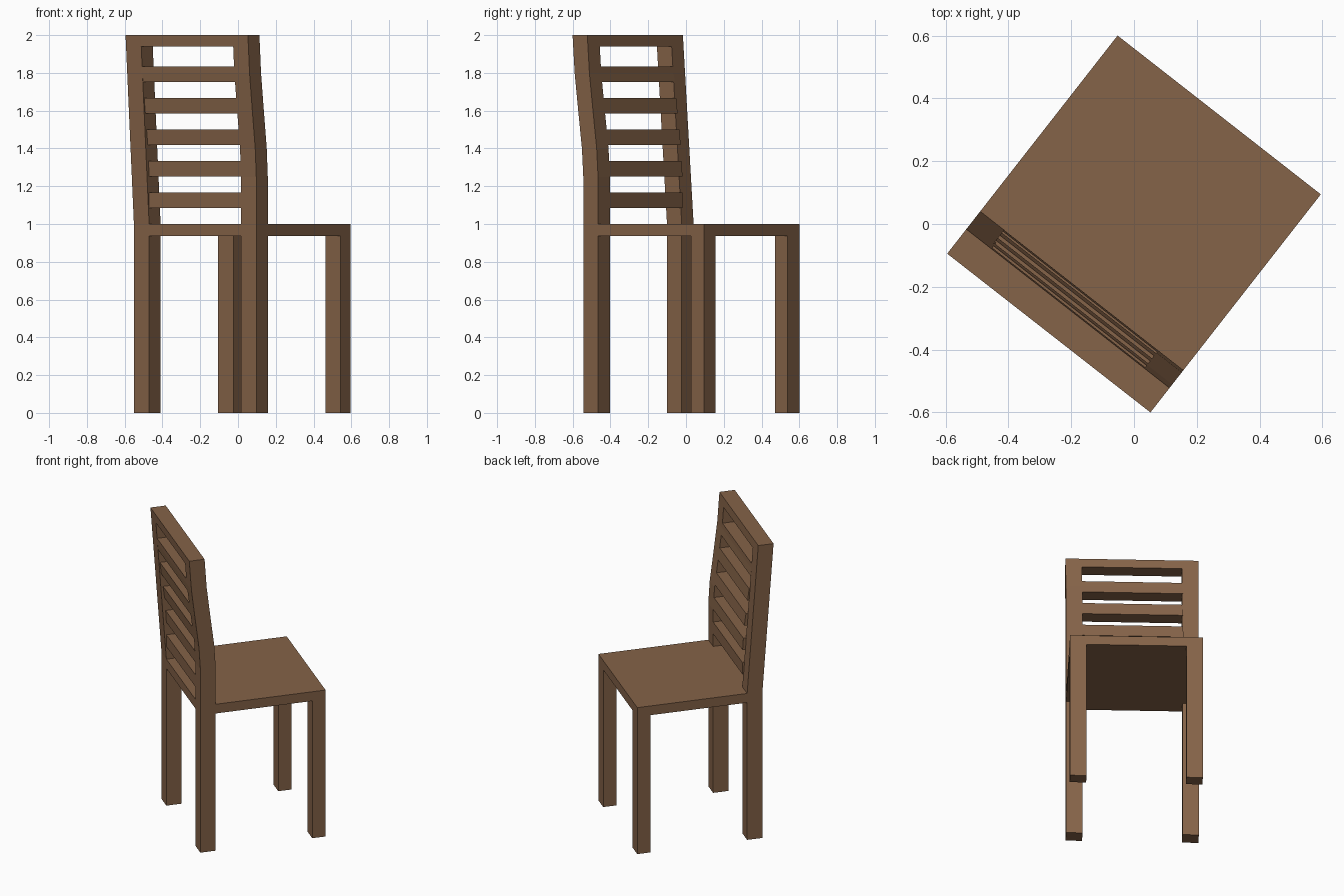
import bpy, bmesh, math
from mathutils import Matrix

if "Cube" in bpy.data.objects:
    bpy.data.objects.remove(bpy.data.objects["Cube"])

wood = bpy.data.materials.new("brown wood")
wood.diffuse_color = (0.235, 0.125, 0.065, 1)
wood.use_nodes = True
wood.node_tree.nodes["Principled BSDF"].inputs["Base Color"].default_value = wood.diffuse_color
TURN = Matrix.Rotation(math.radians(-38), 4, 'Z')   # chair stands turned on its spot

W, P = 0.411, 0.102             # half width, post width
BACK, DEPTH = -0.369, 0.099     # rear face of the back posts, their depth
FRONT = 0.441                   # front edge of the seat
SEAT_LOW, SEAT_TOP, TOP = 0.937, 1.0, 2.0

CURVE = [(0, 0), (1.25, 0), (1.4, 0.009), (1.6, 0.034), (1.8, 0.058), (2.0, 0.072)]
LEAN = [(0, 0), (1.0, 0), (2.0, 0.072)]


def offset(z, path):
    """How far the path leans back at height z."""
    for (z0, o0), (z1, o1) in zip(path, path[1:]):
        if z <= z1:
            return o0 + (o1 - o0) * (z - z0) / (z1 - z0)
    return path[-1][1]


def prism(name, profile, x0, x1):
    """Extrude a (y, z) side profile across the chair from x0 to x1."""
    bm = bmesh.new()
    face = bm.faces.new([bm.verts.new((x0, y, z)) for y, z in profile])
    ext = bmesh.ops.extrude_face_region(bm, geom=[face])
    for v in ext["geom"]:
        if isinstance(v, bmesh.types.BMVert):
            v.co.x = x1
    bmesh.ops.recalc_face_normals(bm, faces=bm.faces)
    bm.transform(TURN)
    me = bpy.data.meshes.new(name)
    bm.to_mesh(me)
    bm.free()
    me.materials.append(wood)
    ob = bpy.data.objects.new(name, me)
    bpy.context.collection.objects.link(ob)


def leaning(name, z0, z1, x0, x1, path):
    """Part of the backrest following a leaning path between two heights."""
    zs = [z0] + [z for z, _ in path if z0 < z < z1] + [z1]
    rear = [(BACK - offset(z, path), z) for z in zs]
    front = [(y + DEPTH, z) for y, z in reversed(rear)]
    prism(name, rear + front, x0, x1)


def box(name, x0, x1, y0, y1, z0, z1):
    prism(name, [(y0, z0), (y1, z0), (y1, z1), (y0, z1)], x0, x1)


# Seat
box("seat", -W, W, BACK, FRONT, SEAT_LOW, SEAT_TOP)

# Front legs
box("front_leg_left", -W, -W + P, FRONT - 0.086, FRONT, 0, SEAT_LOW)
box("front_leg_right", W - P, W, FRONT - 0.086, FRONT, 0, SEAT_LOW)

# Back posts: the left one leans straight, the right one is curved
leaning("back_post_left", 0, TOP, -W, -W + P, LEAN)
leaning("back_post_right", 0, TOP, W - P, W, CURVE)

# Top rail and five slats between the posts
leaning("top_rail", 1.94, TOP, -W + P, W - P, CURVE)
for i in range(1, 6):
    top = SEAT_TOP + i / 6
    leaning("back_slat_%d" % i, top - 0.081, top, -W + P - 0.006, W - P, CURVE)
